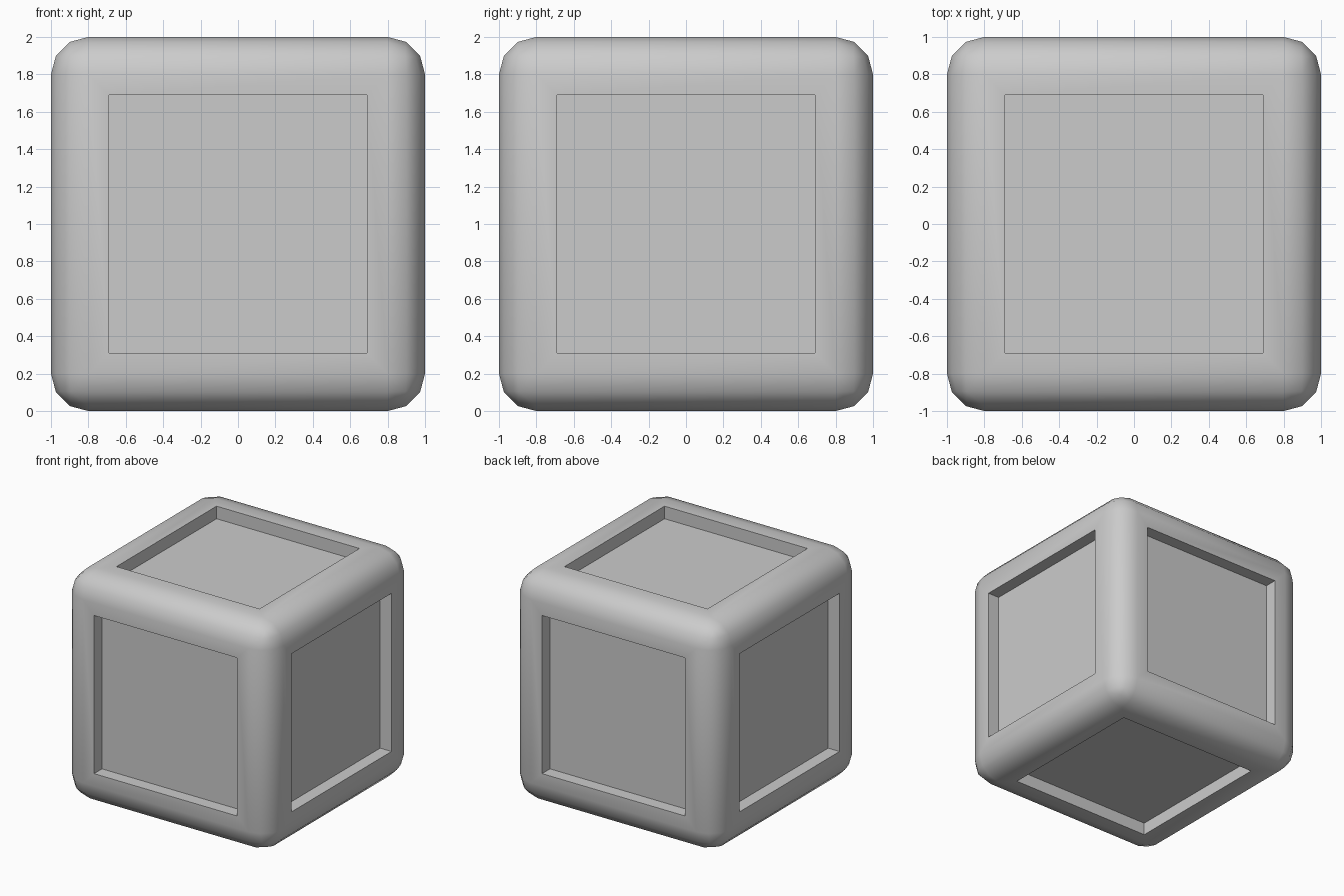
import bpy, bmesh, math
from mathutils import Matrix

if "Cube" in bpy.data.objects:
    bpy.data.objects.remove(bpy.data.objects["Cube"])

SIZE, RADIUS, RECESS_HALF, DEPTH = 2.0, 0.2, 0.645, 0.11

bm = bmesh.new()
# rounded cube body
bmesh.ops.create_cube(bm, size=SIZE, matrix=Matrix.Translation((0, 0, SIZE / 2)))
bmesh.ops.bevel(bm, geom=bm.edges[:], offset=RADIUS, offset_type='OFFSET',
                segments=3, profile=0.5, affect='EDGES')

# square recess in each of the six sides
bm.normal_update()
panels = [f for f in bm.faces if f.calc_area() > 1.0]
bmesh.ops.inset_individual(bm, faces=panels, thickness=SIZE / 2 - RADIUS - RECESS_HALF)
for panel in panels:
    push = -panel.normal * DEPTH
    ext = bmesh.ops.extrude_discrete_faces(bm, faces=[panel])["faces"]
    bmesh.ops.translate(bm, verts=ext[0].verts[:], vec=push)

bmesh.ops.recalc_face_normals(bm, faces=bm.faces[:])
mesh = bpy.data.meshes.new("recessed_cube")
bm.to_mesh(mesh)
bm.free()
cube = bpy.data.objects.new("recessed_cube", mesh)
bpy.context.collection.objects.link(cube)

# smooth rounding, crisp recess edges
bpy.context.view_layer.objects.active = cube
cube.select_set(True)
bpy.ops.object.shade_smooth_by_angle(angle=math.radians(35))
